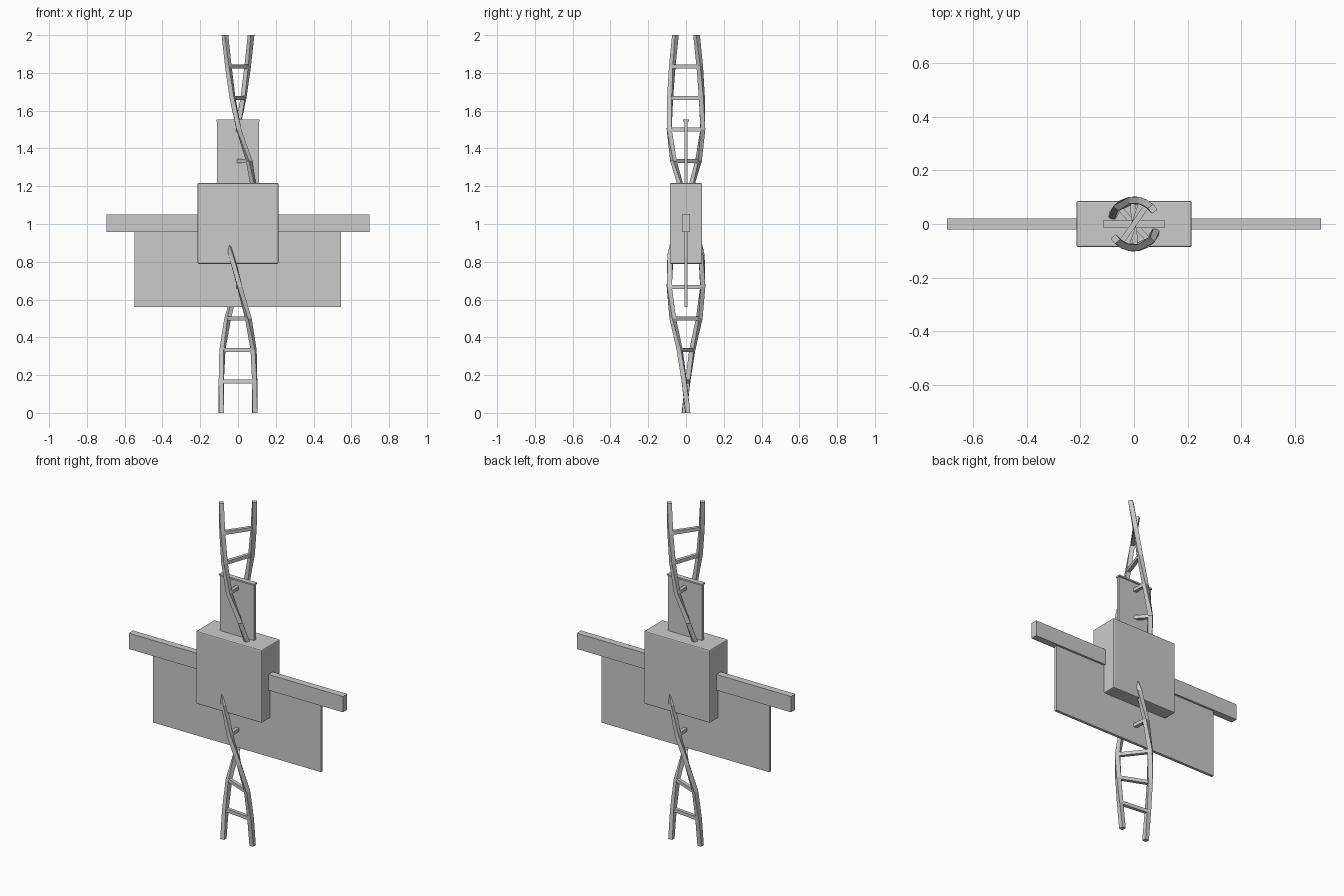
import bpy, bmesh
from math import radians, cos, sin
from mathutils import Vector

if "Cube" in bpy.data.objects:
    bpy.data.objects.remove(bpy.data.objects["Cube"])


def box(name, lo, hi, bevel=0):
    lo, hi = Vector(lo), Vector(hi)
    bpy.ops.mesh.primitive_cube_add(size=1, location=(lo + hi) / 2)
    ob = bpy.context.object
    ob.name = name
    ob.scale = hi - lo
    bpy.ops.object.transform_apply(location=False, rotation=False, scale=True)
    if bevel:
        m = ob.modifiers.new("bevel", 'BEVEL')
        m.width = bevel
        m.segments = 2
    return ob


def mesh_object(name, bm):
    bmesh.ops.recalc_face_normals(bm, faces=bm.faces)
    me = bpy.data.meshes.new(name)
    bm.to_mesh(me)
    bm.free()
    ob = bpy.data.objects.new(name, me)
    bpy.context.collection.objects.link(ob)
    return ob


# Flat slabs around the central block
box("central_block", (-0.214, -0.086, 0.789), (0.214, 0.086, 1.217), 0.006)
box("cross_bar", (-0.697, -0.02, 0.957), (0.697, 0.02, 1.05))
box("lower_panel", (-0.548, -0.008, 0.56), (0.545, 0.008, 0.957))
box("upper_panel", (-0.11, -0.008, 1.2), (0.11, 0.008, 1.545))
box("upper_panel_cap", (-0.114, -0.015, 1.543), (0.114, 0.015, 1.552))

# Twisted ladder: one angle for each rung level
RADIUS, HALF, RUNG = 0.089, 0.0125, 0.010
TWIST = [-6, 6, 22, 52, 84, 112, 150, 192, 228, 267, 289, 305, 321]
levels = [(radians(a), 2 * i / (len(TWIST) - 1)) for i, a in enumerate(TWIST)]


def frame(angle):
    # outward and sideways directions; the twist runs clockwise seen from above
    return Vector((cos(angle), -sin(angle), 0)), Vector((sin(angle), cos(angle), 0))


for side, name in ((1, "ladder_rail_a"), (-1, "ladder_rail_b")):
    bm = bmesh.new()
    rings = []
    for angle, z in levels:
        out, across = frame(angle)
        centre = out * RADIUS * side + Vector((0, 0, z))
        rings.append([bm.verts.new(centre + out * u * HALF + across * v * HALF)
                      for u, v in ((-1, -1), (1, -1), (1, 1), (-1, 1))])
    for a, b in zip(rings, rings[1:]):
        for k in range(4):
            n = (k + 1) % 4
            bm.faces.new((a[k], a[n], b[n], b[k]))
    bm.faces.new(rings[0])
    bm.faces.new(rings[-1])
    mesh_object(name, bm)

# Rungs between the rails
for i, (angle, z) in enumerate(levels[1:-1], 1):
    half = RADIUS - HALF * 0.5
    rung = box(f"ladder_rung_{i}", (-half, -RUNG, z - RUNG), (half, RUNG, z + RUNG))
    rung.rotation_euler.z = -angle
